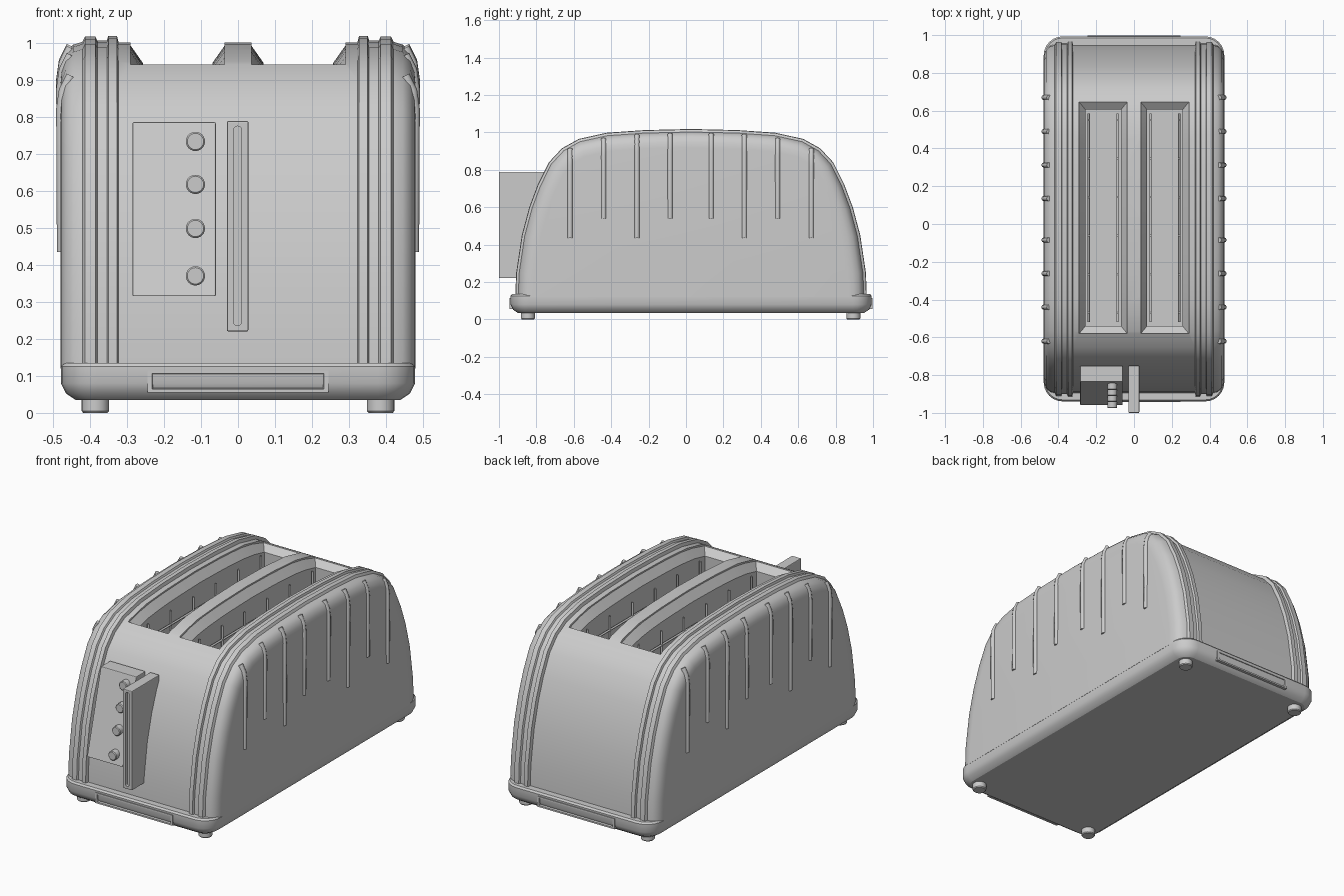
import bpy, bmesh, math
from mathutils import Vector

if "Cube" in bpy.data.objects:
    bpy.data.objects.remove(bpy.data.objects["Cube"])

metal = bpy.data.materials.new("grey_metal")
metal.use_nodes = True
GREY = (0.6, 0.6, 0.6, 1)
metal.diffuse_color = GREY
metal.node_tree.nodes["Principled BSDF"].inputs["Base Color"].default_value = GREY

CY = 0.027  # middle of the shell along y


def activate(ob):
    bpy.ops.object.select_all(action='DESELECT')
    ob.select_set(True)
    bpy.context.view_layer.objects.active = ob


def smooth(ob, angle=32):
    activate(ob)
    bpy.ops.object.shade_smooth_by_angle(angle=math.radians(angle))


def loft(name, rings):
    """Skin matching closed rings of points and cap both ends."""
    bm = bmesh.new()
    rows = [[bm.verts.new(p) for p in ring] for ring in rings]
    n = len(rows[0])
    for a, b in zip(rows, rows[1:]):
        for i in range(n):
            j = (i + 1) % n
            bm.faces.new((a[i], a[j], b[j], b[i]))
    bm.faces.new(rows[0])
    bm.faces.new(rows[-1])
    bmesh.ops.recalc_face_normals(bm, faces=bm.faces)
    me = bpy.data.meshes.new(name)
    bm.to_mesh(me)
    bm.free()
    me.materials.append(metal)
    ob = bpy.data.objects.new(name, me)
    bpy.context.collection.objects.link(ob)
    return ob


def cut(ob, cutter):
    cutter.hide_render = True
    mod = ob.modifiers.new("cut", 'BOOLEAN')
    mod.object, mod.solver = cutter, 'EXACT'
    activate(ob)
    bpy.ops.object.modifier_apply(modifier=mod.name)
    bpy.data.objects.remove(cutter)


def bevel(ob, width):
    mod = ob.modifiers.new("bevel", 'BEVEL')
    mod.width, mod.segments = width, 2
    activate(ob)
    bpy.ops.object.modifier_apply(modifier=mod.name)


def rounded(hx, hy, r, n=6):
    """Outline of a rounded rectangle."""
    pts = []
    for k, (sx, sy) in enumerate(((1, 1), (-1, 1), (-1, -1), (1, -1))):
        for i in range(n + 1):
            a = math.pi / 2 * (k + i / n)
            pts.append((sx * (hx - r) + r * math.cos(a), sy * (hy - r) + r * math.sin(a)))
    return pts


def circle(r, n=24):
    return [(r * math.cos(math.tau * i / n), r * math.sin(math.tau * i / n)) for i in range(n)]


def rods(name, paths, radius):
    cu = bpy.data.curves.new(name, 'CURVE')
    cu.dimensions = '3D'
    cu.bevel_depth, cu.bevel_resolution, cu.use_fill_caps = radius, 2, True
    for path in paths:
        sp = cu.splines.new('POLY')
        sp.points.add(len(path) - 1)
        for pt, co in zip(sp.points, path):
            pt.co = (*co, 1)
    cu.materials.append(metal)
    ob = bpy.data.objects.new(name, cu)
    bpy.context.collection.objects.link(ob)
    activate(ob)
    bpy.ops.object.convert(target='MESH')
    smooth(bpy.context.object, 50)


# Shell: domed side profile swept across x with ridges near both edges
half = [(.94, .12), (.935, .25), (.905, .45), (.865, .6), (.82, .72), (.76, .84),
        (.69, .915), (.6, .965), (.45, .998), (.25, 1.012), (0, 1.018)]
profile = [Vector((-d, z)) for d, z in half] + [Vector((d, z)) for d, z in half[-2::-1]]


def inset_profile(amount):
    out = []
    for i, p in enumerate(profile):
        t = (profile[min(i + 1, len(profile) - 1)] - profile[max(i - 1, 0)]).normalized()
        q = p + Vector((t.y, -t.x)) * amount
        if i in (0, len(profile) - 1):
            q.y = p.y
        out.append(q)
    return out


def surface_z(y, pts=inset_profile(.018)):
    d = y - CY
    for a, b in zip(pts, pts[1:]):
        if a.x <= d <= b.x:
            return a.y + (b.y - a.y) * (d - a.x) / (b.x - a.x)


stations = [(.322, .018), (.327, 0), (.35, 0), (.354, .012), (.38, .012), (.385, .002),
            (.413, .002), (.42, .016), (.445, .024), (.465, .042), (.476, .07), (.479, .1)]
stations = [(-x, i) for x, i in stations[::-1]] + stations
shell = loft("shell", [[(x, p.x + CY, p.y) for p in inset_profile(i)] for x, i in stations])


# Bread slots: flared rims that follow the dome, then straight wells
def slot_outline(hx, y0, y1, n=12):
    ys = [y0 + (y1 - y0) * i / n for i in range(n + 1)]
    return [(-hx, y) for y in ys] + [(hx, y) for y in ys[::-1]]


for s in (-1, 1):
    cx = s * .163
    outer = slot_outline(.127, -.58, .645)
    inner = slot_outline(.094, -.54, .605)
    cutter = loft("slot_cutter", [
        [(cx + x, y, 1.2) for x, y in outer],
        [(cx + x, y, surface_z(y) - .008) for x, y in outer],
        [(cx + x, y, surface_z(y) - .055) for x, y in inner],
        [(cx + x, y, .3) for x, y in inner]])
    cut(shell, cutter)
smooth(shell)

# Wire guards inside the slots
wires = []
for cx in (-.163, .163):
    for side in (-.076, .076):
        x = cx + side
        wires.append([(x, -.52, .82), (x, .585, .82)])
        for k in range(6):
            y = -.47 + .204 * k
            wires.append([(x, y, .3), (x, y, .9)])
rods("slot_wires", wires, .006)

# Raised ribs down both sides
ribs = []
for y, top, low in ((-.62, .91, .435), (-.44, .965, .54), (-.262, .985, .435), (-.085, .99, .54),
                    (.135, .99, .54), (.312, .985, .435), (.49, .965, .54), (.67, .91, .435)):
    for s in (-1, 1):
        ribs.append([(s * .475, y, low), (s * .477, y, top - .09),
                     (s * .47, y, top - .04), (s * .45, y, top)])
rods("side_ribs", ribs, .014)

# Base tray with rounded corners
base = loft("base", [[(x, y + CY, z) for x, y in rounded(.478 - i, .966 - i, .1 - i)]
                     for z, i in ((.035, .04), (.052, .014), (.08, 0), (.125, 0), (.135, .008))])
smooth(base)

# Framed crumb tray plates at both ends
for name, s in (("front_crumb_tray", -1), ("back_crumb_tray", 1)):
    rings = []
    for hx, hz, d in ((.245, .03, .92), (.245, .03, .97), (.232, .021, .97), (.228, .018, .958)):
        rings.append([(a * hx, CY + s * d, .085 + b * hz)
                      for a, b in ((-1, -1), (1, -1), (1, 1), (-1, 1))])
    loft(name, rings)

# Feet
for x in (-.385, .385):
    for y in (-.845, .895):
        foot = loft("foot", [[(x + a, y + b, z) for a, b in circle(r)]
                             for z, r in ((0, .033), (.005, .037), (.045, .037))])
        smooth(foot)

# Sloped control panel with four round buttons
side = [(-.75, .785), (-.835, .785), (-.96, .315), (-.85, .315)]
panel = loft("control_panel", [[(x, y, z) for y, z in side] for x in (-.285, -.06)])
bevel(panel, .004)
for z in (.733, .617, .498, .37):
    face_y = -.96 + (z - .315) / .47 * .125
    button = loft("button", [[(-.115 + a, face_y + d, z + b) for a, b in circle(r)]
                             for d, r in ((.03, .026), (-.026, .026), (-.03, .022))])
    smooth(button)

# Lever housing with a rounded groove
lever = loft("lever_housing", [[(x, y, z) for x, z in ((-.03, .22), (.028, .22), (.028, .788), (-.03, .788))]
                               for y in (-1, -.75)])
bevel(lever, .004)
groove = loft("groove_cutter", [[(x - .001, y, z + .505) for x, z in rounded(.011, .269, .0105)]
                                for y in (-1.05, -.985)])
cut(lever, groove)
